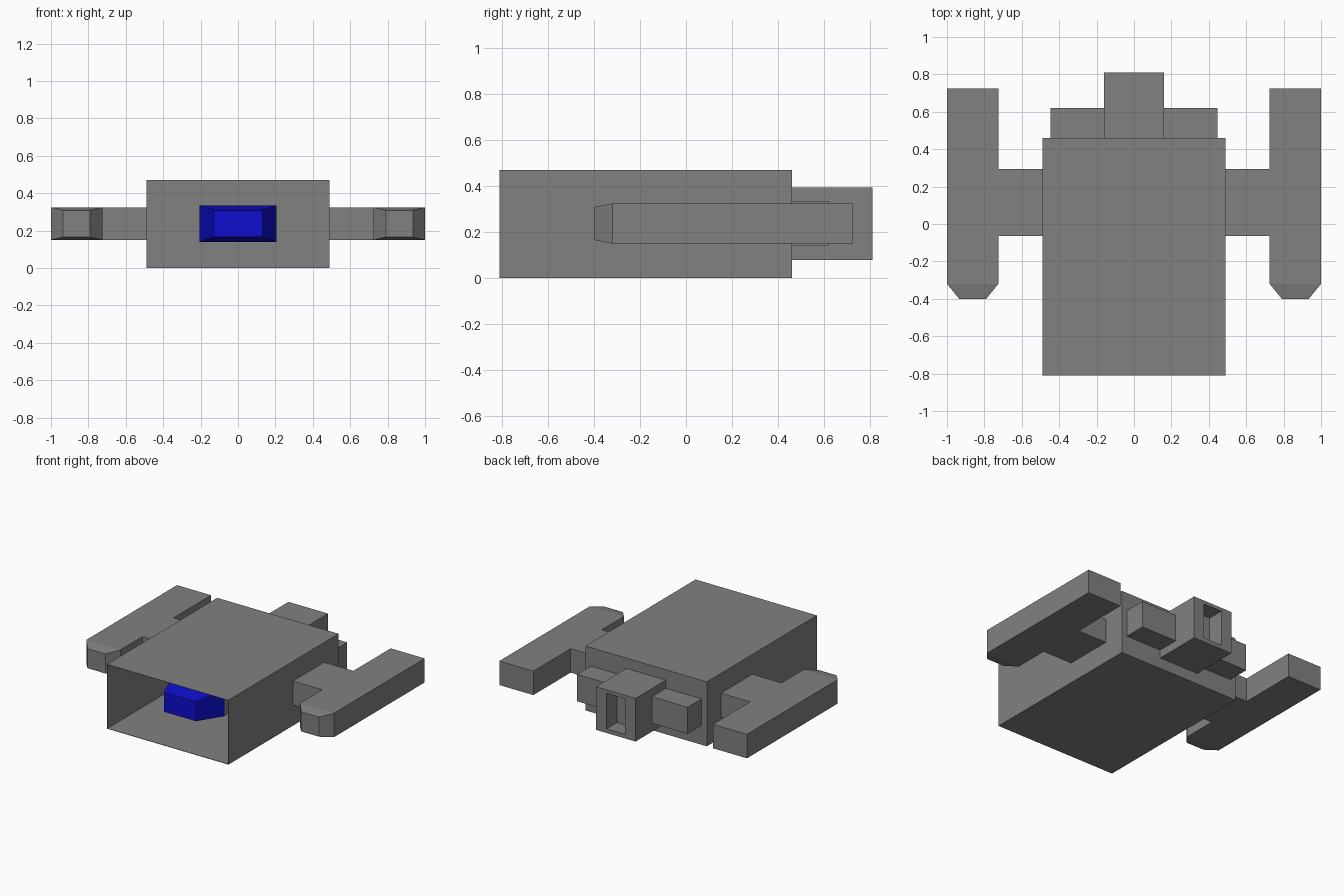
import bpy, bmesh, math
from mathutils import Vector

if "Cube" in bpy.data.objects:
    bpy.data.objects.remove(bpy.data.objects["Cube"])


def material(name, colour):
    m = bpy.data.materials.new(name)
    m.diffuse_color = (*colour, 1)
    m.use_nodes = True
    m.node_tree.nodes["Principled BSDF"].inputs["Base Color"].default_value = m.diffuse_color
    return m


GREY = material("hull grey", (0.22, 0.22, 0.22))
BLUE = material("canopy blue", (0.004, 0.004, 0.62))


def finish(name, bm, mat):
    bmesh.ops.recalc_face_normals(bm, faces=bm.faces)
    me = bpy.data.meshes.new(name)
    bm.to_mesh(me)
    bm.free()
    ob = bpy.data.objects.new(name, me)
    bpy.context.collection.objects.link(ob)
    me.materials.append(mat)
    return ob


def box(name, x, y, z, mat=GREY, tip=None, open_front=False):
    """Box from ranges; tip = (length, x inset, z inset) tapers the front end."""
    bm = bmesh.new()
    bmesh.ops.create_cube(bm, size=1)
    for v in bm.verts:
        v.co = Vector((r[0] + (c + 0.5) * (r[1] - r[0]) for c, r in zip(v.co, (x, y, z))))
    bm.normal_update()
    front = min(bm.faces, key=lambda f: f.calc_center_median().y)
    if open_front:
        bmesh.ops.delete(bm, geom=[front], context='FACES_ONLY')
    elif tip:
        length, dx, dz = tip
        c = front.calc_center_median()
        face = bmesh.ops.extrude_discrete_faces(bm, faces=[front])["faces"][0]
        for v in face.verts:
            v.co.x -= math.copysign(dx, v.co.x - c.x)
            v.co.z -= math.copysign(dz, v.co.z - c.z)
            v.co.y -= length
    return finish(name, bm, mat)


def cut(target, cutter):
    cutter.hide_render = True
    cutter.hide_set(True)
    mod = target.modifiers.new("recess", 'BOOLEAN')
    mod.operation = 'DIFFERENCE'
    mod.solver = 'EXACT'
    mod.object = cutter


# Thin-walled hull, open at the front
hull = box("hull", (-0.49, 0.49), (-0.81, 0.46), (0, 0.47), open_front=True)
shell = hull.modifiers.new("wall", 'SOLIDIFY')
shell.thickness = 0.004
shell.offset = -1

# Inner body with the blue tapered canopy at its nose
box("inner_body", (-0.205, 0.205), (-0.45, 0.456), (0.14, 0.335))
box("canopy", (-0.205, 0.205), (-0.452, -0.45), (0.14, 0.335), BLUE, tip=(0.218, 0.075, 0.027))

# Rear engine block with a tall slot
engine = box("rear_engine", (-0.16, 0.16), (0.46, 0.81), (0.08, 0.395))
cut(engine, box("slot_cutter", (-0.075, 0.075), (0.69, 0.9), (0.11, 0.37)))

for s, side in ((-1, "left"), (1, "right")):
    def span(a, b):
        return tuple(sorted((s * a, s * b)))
    # Small rear block beside the engine
    box(side + "_rear_block", span(0.16, 0.447), (0.46, 0.62), (0.14, 0.335))
    # Strut and side pod with tapered nose
    box(side + "_strut", span(0.49, 0.725), (-0.065, 0.295), (0.15, 0.325))
    pod = box(side + "_pod", span(0.725, 1.0), (-0.32, 0.725), (0.15, 0.325),
              tip=(0.08, 0.065, 0.016))
    # Eight-sided nozzle hole in the back of the pod
    bm = bmesh.new()
    bmesh.ops.create_cone(bm, cap_ends=True, segments=8, radius1=0.052, radius2=0.052, depth=0.2)
    for v in bm.verts:
        v.co = Vector((v.co.x + s * 0.8625, v.co.z + 0.765, v.co.y + 0.2375))
    cut(pod, finish(side + "_nozzle_cutter", bm, GREY))
